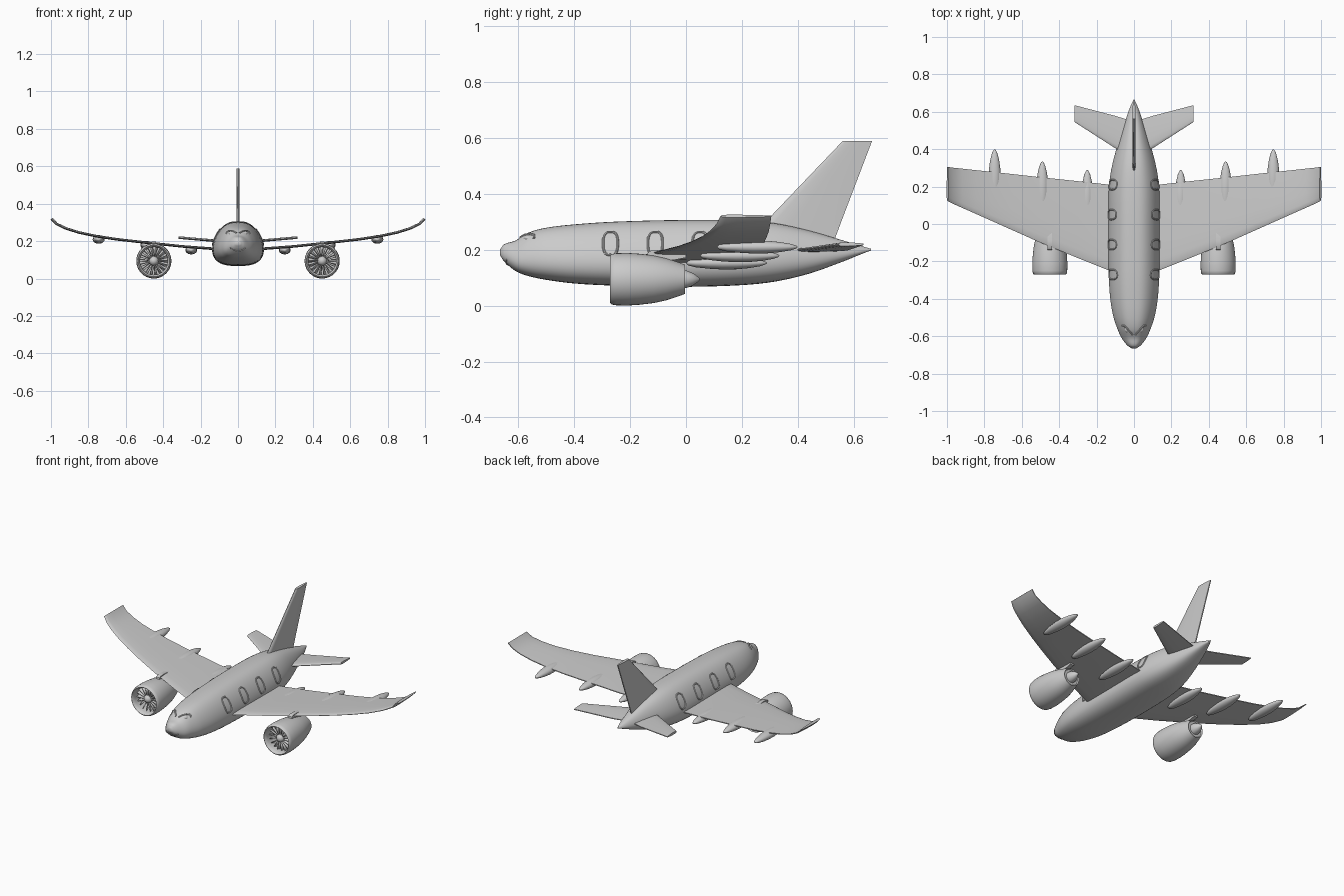
import bpy, bmesh, math
from mathutils import Vector

if "Cube" in bpy.data.objects:
    bpy.data.objects.remove(bpy.data.objects["Cube"])


def finish(name, verts, faces, mirror=False, angle=40):
    me = bpy.data.meshes.new(name)
    me.from_pydata([tuple(v) for v in verts], [], faces)
    bm = bmesh.new()
    bm.from_mesh(me)
    bmesh.ops.remove_doubles(bm, verts=bm.verts, dist=1e-5)
    bmesh.ops.recalc_face_normals(bm, faces=bm.faces)
    bm.to_mesh(me)
    bm.free()
    ob = bpy.data.objects.new(name, me)
    bpy.context.collection.objects.link(ob)
    if mirror:
        ob.modifiers.new("Mirror", 'MIRROR').use_mirror_merge = False
    bpy.ops.object.select_all(action='DESELECT')
    ob.select_set(True)
    bpy.context.view_layer.objects.active = ob
    bpy.ops.object.shade_smooth_by_angle(angle=math.radians(angle))
    return ob


def loft(name, rings, cap=True, **kw):
    n = len(rings[0])
    verts = [v for r in rings for v in r]
    faces = [(i * n + j, i * n + (j + 1) % n, (i + 1) * n + (j + 1) % n, (i + 1) * n + j)
             for i in range(len(rings) - 1) for j in range(n)]
    if cap:
        faces += [tuple(range(n)), tuple(range(len(verts) - n, len(verts)))]
    return finish(name, verts, faces, **kw)


# Fuselage stations: y, half width, top z, bottom z
ST = [(-.665, .012, .200, .180), (-.65, .034, .219, .158), (-.61, .064, .232, .124),
      (-.565, .084, .260, .106), (-.5, .106, .278, .092), (-.4, .123, .290, .079),
      (-.25, .132, .300, .071), (0, .134, .306, .067), (.2, .130, .304, .073),
      (.32, .112, .294, .086), (.44, .080, .268, .114), (.55, .046, .236, .153),
      (.62, .022, .215, .181), (.66, .004, .203, .197)]


def fus(y):
    i = max(k for k in range(len(ST) - 1) if ST[k][0] <= y or k == 0)
    a, b = ST[i], ST[i + 1]
    p, q = ST[max(i - 1, 0)], ST[min(i + 2, len(ST) - 1)]
    h = b[0] - a[0]
    t = (y - a[0]) / h
    out = []
    for k in (1, 2, 3):
        m0 = (b[k] - p[k]) / (b[0] - p[0]) * h
        m1 = (q[k] - a[k]) / (q[0] - a[0]) * h
        out.append((2*t**3 - 3*t*t + 1) * a[k] + (t**3 - 2*t*t + t) * m0
                   + (3*t*t - 2*t**3) * b[k] + (t**3 - t*t) * m1)
    return out


def side_x(s, c):
    return math.copysign(abs(c) ** .7, c) * (1 - .22 * s)


def skin(y, z):
    w, top, bot = fus(y)
    s = max(-1, min(1, (z - (top + bot) / 2) / ((top - bot) / 2)))
    return w * side_x(s, math.sqrt(1 - s * s))


rings = []
for i in range(len(ST) - 1):
    for k in range(4):
        y = ST[i][0] + (ST[i + 1][0] - ST[i][0]) * k / 4
        w, top, bot = fus(y)
        rings.append([(w * side_x(math.sin(a), math.cos(a)), y,
                       (top + bot) / 2 + (top - bot) / 2 * math.sin(a))
                      for a in [math.tau * j / 48 for j in range(48)]])
rings.append([(.003 * math.cos(math.tau * j / 48), .662, .2 + .003 * math.sin(math.tau * j / 48))
              for j in range(48)])
loft("fuselage", rings)


# Lofted aerofoils: sections are (span, leading y, trailing y, height)
def foil(name, secs, thick, upright=False):
    prof = [(0, 0), (.03, .6), (.12, .95), (.35, 1), (.7, .75), (1, .35)]
    loop = prof + [(u, -t) for u, t in reversed(prof[1:])]
    rings = []
    for i, (s, le, te, h) in enumerate(secs):
        a, b = secs[max(i - 1, 0)], secs[min(i + 1, len(secs) - 1)]
        d = Vector((b[0] - a[0], b[3] - a[3])).normalized()
        ring = []
        for u, t in loop:
            o = t * thick / 2
            p, q = s - d.y * o, h + d.x * o
            y = le + (te - le) * u
            ring.append((q, y, p) if upright else (p, y, q))
        rings.append(ring)
    return loft(name, rings, mirror=not upright)


foil("wing", [(.04, -.285, .20, .155), (.13, -.25, .21, .159), (.3, -.182, .229, .172),
              (.5, -.10, .25, .193), (.65, -.033, .267, .210), (.76, .016, .279, .227),
              (.85, .056, .288, .246), (.92, .087, .296, .268), (.97, .109, .301, .292),
              (.997, .123, .305, .320)], .014)
foil("tailplane", [(.01, .35, .55, .196), (.1, .405, .578, .200), (.318, .545, .635, .219)], .014)
foil("tail_fin", [(.2, .19, .518, 0), (.30, .285, .555, 0), (.588, .56, .665, 0)], .018, upright=True)


# Revolved parts around the y axis: profile is (radius, y)
def lathe(name, prof, x, z, squash=1, n=40, mirror=True):
    rings = [[(x + r * math.cos(math.tau * j / n), y, z + squash * r * math.sin(math.tau * j / n))
              for j in range(n)] for r, y in prof]
    return loft(name, rings, cap=False, mirror=mirror)


EX, EZ = .45, .094
lathe("engine_nacelle", [(0, -.01), (.047, -.01), (.052, -.003), (.062, -.03), (.075, -.07),
                         (.085, -.115), (.091, -.165), (.094, -.21), (.093, -.25), (.090, -.266),
                         (.084, -.271), (.078, -.264), (.074, -.25), (.074, -.18), (0, -.18)], EX, EZ)
lathe("exhaust_cone", [(.033, -.02), (.032, 0), (.022, .025), (.006, .047), (0, .05)], EX, EZ)
lathe("fan_spinner", [(.027, -.18), (.027, -.225), (.022, -.24), (.012, -.25), (0, -.253)], EX, EZ, n=24)

# Twisted fan blades
verts, faces = [], []
for k in range(18):
    a = math.tau * k / 18
    i = len(verts)
    for r, y, t in ((.022, -.235, -.10), (.074, -.235, -.07), (.074, -.2, .10), (.022, -.2, .12)):
        verts.append((EX + r * math.cos(a + t), y, EZ + r * math.sin(a + t)))
    faces.append((i, i + 1, i + 2, i + 3))
blades = finish("fan_blades", verts, faces, mirror=True)
sol = blades.modifiers.new("Solidify", 'SOLIDIFY')
sol.thickness, sol.offset = .003, 0

# Short engine pylon tucked between nacelle and wing
foil("engine_pylon", [(EX - .012, -.14, 0, .178), (EX + .012, -.14, 0, .178)], .04)

# Flap fairings under the trailing edge
for k, (x, y0, y1, z) in enumerate([(.25, .0, .29, .152), (.49, .05, .335, .178), (.745, .11, .40, .209)]):
    shape = [(0, 0), (.012, .03), (.021, .12), (.028, .28), (.032, .45), (.031, .62),
             (.025, .78), (.016, .91), (.007, .98), (0, 1)]
    lathe(f"flap_fairing_{k + 1}", [(r, y0 + (y1 - y0) * u) for u, r in [(u, r) for r, u in shape]],
          x, z, squash=.72, n=20)


# Tubes following a path
def tube(name, pts, radius, closed, mirror=True):
    pts = [Vector(p) for p in pts]
    n, rings = len(pts), []
    for i, p in enumerate(pts):
        a = pts[(i - 1) % n] if closed else pts[max(i - 1, 0)]
        b = pts[(i + 1) % n] if closed else pts[min(i + 1, n - 1)]
        d = (b - a).normalized()
        u = d.cross(Vector((.9, -.3, .3))).normalized()
        v = d.cross(u)
        rings.append([p + (u * math.cos(t) + v * math.sin(t)) * radius
                      for t in [math.tau * j / 8 for j in range(8)]])
    if closed:
        rings.append(rings[0])
    return loft(name, rings, cap=not closed, mirror=mirror)


# Window frames wrapped on the fuselage sides
for k in range(4):
    pts = []
    for j in range(32):
        c, s = math.cos(math.tau * j / 32), math.sin(math.tau * j / 32)
        y = -.27 + .16 * k + .026 * math.copysign(abs(c) ** .7, c)
        z = .222 + .041 * math.copysign(abs(s) ** .7, s)
        pts.append((skin(y, z), y, z))
    tube(f"window_frame_{k + 1}", pts, .0045, True)


# Face: eyes, brows, nose and mouth
def front_y(x, z):
    lo, hi = -.66, -.4
    for _ in range(30):
        m = (lo + hi) / 2
        w, top, bot = fus(m)
        if bot < z < top and skin(m, z) > abs(x):
            hi = m
        else:
            lo = m
    return hi


lathe("eye", [(.019 * math.sin(math.pi * k / 12), -.563 - .018 * math.cos(math.pi * k / 12))
              for k in range(13)], .034, .238, squash=.8, n=20)
tube("brow", [(x, front_y(x, z), z) for x, z in
              ((.008, .243), (.022, .252), (.038, .256), (.052, .252), (.064, .240))], .005, False)
lathe("nose", [(.02 * math.sin(math.pi * k / 12), -.645 - .02 * math.cos(math.pi * k / 12))
               for k in range(13)], 0, .195, squash=.8, n=20, mirror=False)
tube("mouth", [(x, front_y(x, z), z) for x, z in
               [(.042 * t / 4, .147 + .018 * (t / 4) ** 2) for t in range(-4, 5)]],
     .003, False, mirror=False)
